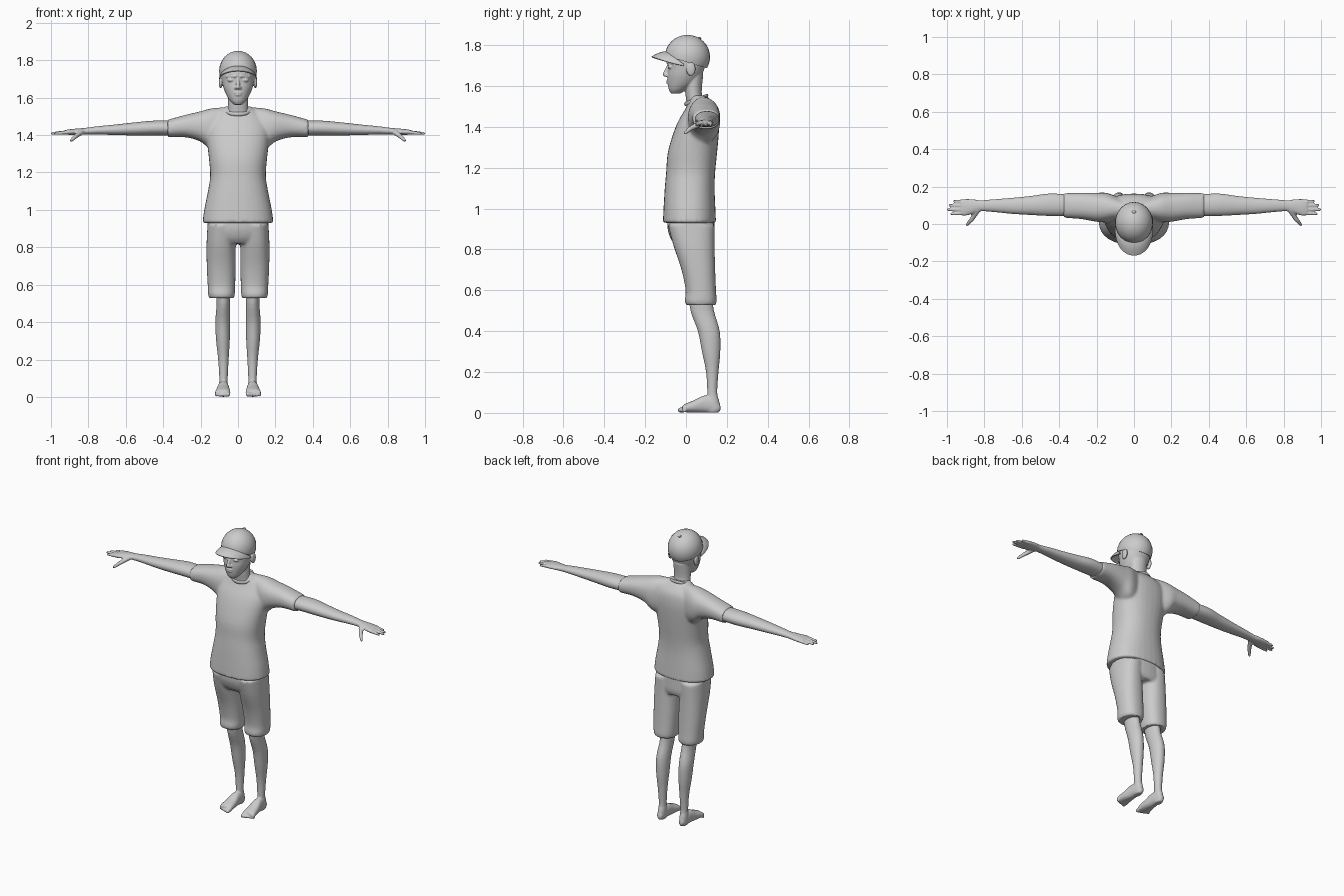
import bpy, bmesh, math
from mathutils import Vector, Matrix

if "Cube" in bpy.data.objects:
    bpy.data.objects.remove(bpy.data.objects["Cube"])

grey = bpy.data.materials.new("plain grey")
grey.use_nodes = True
grey.diffuse_color = (0.6, 0.6, 0.6, 1)
grey.node_tree.nodes["Principled BSDF"].inputs["Base Color"].default_value = grey.diffuse_color


def spline(a, b, c, d, t):
    """Catmull-Rom step between b and c."""
    return b + 0.5 * t * (c - a + t * (2 * a - 5 * b + 4 * c - d + t * (3 * (b - c) + d - a)))


def loft(bm, axis, rows, segments=32, steps=4, power=2.3):
    """Closed tube; each row is (position on axis, low, high, low, high)."""
    full = []
    for i in range(len(rows) - 1):
        quad = [rows[max(i - 1, 0)], rows[i], rows[i + 1], rows[min(i + 2, len(rows) - 1)]]
        full += [[spline(*v, s / steps) for v in zip(*quad)] for s in range(steps)]
    full.append(rows[-1])
    rings = []
    for t, a0, a1, b0, b1 in full:
        ring = []
        for k in range(segments):
            ang = math.tau * k / segments
            u, v = (math.copysign(abs(w) ** (2 / power), w) for w in (math.cos(ang), math.sin(ang)))
            a = (a0 + a1 + u * (a1 - a0)) / 2
            b = (b0 + b1 + v * (b1 - b0)) / 2
            ring.append(bm.verts.new({"x": (t, a, b), "y": (a, t, b), "z": (a, b, t)}[axis]))
        rings.append(ring)
    for r, s in zip(rings, rings[1:]):
        for k in range(segments):
            n = (k + 1) % segments
            bm.faces.new((r[k], r[n], s[n], s[k]))
    bm.faces.new(rings[0])
    bm.faces.new(rings[-1])


def upright(rows):
    """Rows (z, half width, front, back) made symmetric in x."""
    return [(z, -w, w, f, b) for z, w, f, b in rows]


def blob(bm, centre, radii):
    m = Matrix.Translation(centre) @ Matrix.Diagonal((*radii, 1))
    bmesh.ops.create_uvsphere(bm, u_segments=24, v_segments=16, radius=1, matrix=m)


def finger(bm, p, q, r1, r2):
    """Tapered round-ended rod from p to q."""
    p, q = Vector(p), Vector(q)
    turn = (q - p).to_track_quat("Z", "Y").to_matrix().to_4x4()
    bmesh.ops.create_cone(bm, cap_ends=True, segments=16, radius1=r1, radius2=r2,
                          depth=(q - p).length, matrix=Matrix.Translation((p + q) / 2) @ turn)
    blob(bm, p, [r1] * 3)
    blob(bm, q, [r2] * 3)


def finish(name, bm, voxel=0, smooth=0, mirror=False, thick=0, angle=45):
    bmesh.ops.recalc_face_normals(bm, faces=bm.faces)
    mesh = bpy.data.meshes.new(name)
    bm.to_mesh(mesh)
    bm.free()
    mesh.materials.append(grey)
    obj = bpy.data.objects.new(name, mesh)
    bpy.context.collection.objects.link(obj)
    if voxel:
        mod = obj.modifiers.new("fuse", "REMESH")
        mod.mode, mod.voxel_size = "VOXEL", voxel
    if smooth:
        mod = obj.modifiers.new("soften", "SMOOTH")
        mod.factor, mod.iterations = 0.5, smooth
    if thick:
        mod = obj.modifiers.new("thickness", "SOLIDIFY")
        mod.thickness = thick
    if mirror:
        obj.modifiers.new("mirror", "MIRROR")
    bpy.ops.object.select_all(action="DESELECT")
    obj.select_set(True)
    bpy.context.view_layer.objects.active = obj
    bpy.ops.object.convert(target="MESH")
    bpy.ops.object.shade_smooth_by_angle(angle=math.radians(angle))
    return obj


# Shirt: torso fused with both sleeves
bm = bmesh.new()
loft(bm, "z", upright([
    (0.93, 0.19, -0.113, 0.147), (1.0, 0.181, -0.11, 0.144), (1.1, 0.161, -0.104, 0.14),
    (1.18, 0.149, -0.097, 0.143), (1.27, 0.155, -0.09, 0.152), (1.36, 0.165, -0.065, 0.16),
    (1.43, 0.165, -0.037, 0.162), (1.49, 0.14, -0.002, 0.152), (1.535, 0.09, 0.018, 0.118),
    (1.553, 0.068, 0.03, 0.095)]))
sleeve = [(0.05, 0.03, 0.13, 1.32, 1.55), (0.14, 0.01, 0.165, 1.32, 1.543),
          (0.2, 0.012, 0.167, 1.365, 1.527), (0.28, 0.026, 0.167, 1.388, 1.508),
          (0.376, 0.033, 0.165, 1.388, 1.482)]
loft(bm, "x", sleeve)
loft(bm, "x", [(-row[0], *row[1:]) for row in sleeve])
finish("shirt", bm, voxel=0.008, smooth=6)

# Shirt collar: slim ring tilted down to the front
bm = bmesh.new()
rings = []
for k in range(40):
    a = math.tau * k / 40
    out = Vector((math.cos(a), math.sin(a), 0))
    mid = Vector((0.068 * out.x, 0.05 + 0.054 * out.y, 1.532 + 0.02 * out.y))
    rings.append([bm.verts.new(mid + 0.005 * (out * math.cos(b) + Vector((0, 0, 2 * math.sin(b)))))
                  for b in (math.tau * j / 8 for j in range(8))])
for k, r in enumerate(rings):
    s = rings[(k + 1) % 40]
    for j in range(8):
        bm.faces.new((r[j], s[j], s[(j + 1) % 8], r[(j + 1) % 8]))
finish("collar", bm)

# Shorts: hips fused with two legs
bm = bmesh.new()
loft(bm, "z", upright([(0.96, 0.16, -0.09, 0.138), (0.9, 0.164, -0.09, 0.14),
                       (0.85, 0.163, -0.074, 0.14), (0.82, 0.155, -0.05, 0.13)]))
short = [(0.92, 0.01, 0.163, -0.088, 0.14), (0.82, 0.012, 0.168, -0.062, 0.14),
         (0.7, 0.012, 0.167, -0.022, 0.143), (0.6, 0.015, 0.162, -0.002, 0.147),
         (0.55, 0.017, 0.16, -0.006, 0.15), (0.528, 0.021, 0.154, 0.0, 0.146)]
loft(bm, "z", short)
loft(bm, "z", [(z, -b, -a, f, k) for z, a, b, f, k in short])
finish("shorts", bm, voxel=0.008, smooth=4)

# Bare legs with feet and toes
bm = bmesh.new()
loft(bm, "z", [
    (0.6, 0.044, 0.12, 0.01, 0.125), (0.5, 0.042, 0.115, 0.022, 0.137),
    (0.4, 0.042, 0.121, 0.058, 0.165), (0.3, 0.044, 0.117, 0.078, 0.168),
    (0.2, 0.05, 0.106, 0.098, 0.159), (0.1, 0.055, 0.1, 0.104, 0.153),
    (0.06, 0.054, 0.102, 0.1, 0.162), (0.02, 0.055, 0.102, 0.09, 0.17),
    (0.001, 0.06, 0.096, 0.1, 0.16)], power=2)
loft(bm, "y", [
    (0.166, 0.062, 0.094, 0.01, 0.04), (0.13, 0.053, 0.103, 0.001, 0.075),
    (0.09, 0.049, 0.108, 0.001, 0.085), (0.04, 0.043, 0.117, 0.002, 0.062),
    (0.0, 0.041, 0.122, 0.003, 0.046), (-0.018, 0.044, 0.121, 0.006, 0.034)])
for i in range(5):
    x, r = 0.054 + 0.0155 * i, 0.0125 - 0.0012 * i
    finger(bm, (x, 0, 0.02), (x, -0.028 + 0.005 * i, r + 0.001), r + 0.001, r)
finish("legs", bm, voxel=0.005, smooth=3, mirror=True)

# Arms with palm, fingers and thumb
bm = bmesh.new()
loft(bm, "x", [
    (0.34, 0.043, 0.157, 1.398, 1.477), (0.45, 0.043, 0.163, 1.398, 1.477),
    (0.55, 0.048, 0.15, 1.398, 1.468), (0.65, 0.054, 0.14, 1.4, 1.457),
    (0.75, 0.064, 0.132, 1.403, 1.447), (0.82, 0.068, 0.127, 1.403, 1.438),
    (0.86, 0.056, 0.132, 1.402, 1.435), (0.9, 0.044, 0.134, 1.401, 1.431),
    (0.925, 0.047, 0.132, 1.404, 1.427)], power=2.1)
for y, tip in zip((0.054, 0.077, 0.1, 0.122), (0.975, 0.994, 0.985, 0.96)):
    finger(bm, (0.9, 0.01 + y * 0.88, 1.416), (tip, y, 1.409), 0.012, 0.0075)
finger(bm, (0.835, 0.075, 1.418), (0.868, 0.024, 1.393), 0.015, 0.012)
finger(bm, (0.868, 0.024, 1.393), (0.892, -0.003, 1.371), 0.012, 0.008)
finish("arms", bm, voxel=0.005, smooth=3, mirror=True)

# Head and neck with nose, lips, brows, eyes and ears
bm = bmesh.new()
loft(bm, "z", upright([
    (1.562, 0.02, -0.072, -0.03), (1.58, 0.04, -0.083, 0.0), (1.61, 0.06, -0.089, 0.045),
    (1.65, 0.077, -0.091, 0.075), (1.69, 0.086, -0.088, 0.092), (1.73, 0.089, -0.092, 0.103),
    (1.78, 0.084, -0.08, 0.1), (1.83, 0.045, -0.045, 0.06)]), power=2.1)
loft(bm, "z", upright([(1.47, 0.065, 0.0, 0.11), (1.52, 0.056, 0.002, 0.09),
                       (1.57, 0.053, -0.004, 0.077), (1.66, 0.058, -0.01, 0.085)]), power=2)
finger(bm, (0, -0.085, 1.7), (0, -0.103, 1.656), 0.008, 0.011)
for z, half in ((1.626, 0.024), (1.615, 0.019)):
    blob(bm, (0, -0.086, z), (half, 0.01, 0.006))
for side in (-1, 1):
    blob(bm, (side * 0.011, -0.094, 1.652), (0.009, 0.01, 0.008))
    blob(bm, (side * 0.038, -0.076, 1.694), (0.019, 0.014, 0.01))
    finger(bm, (side * 0.014, -0.09, 1.714), (side * 0.062, -0.066, 1.714), 0.007, 0.006)
    blob(bm, (side * 0.093, 0.024, 1.683), (0.01, 0.023, 0.034))
finish("head", bm, voxel=0.004, smooth=2)

# Cap crown: dome cut along a line rising to the front
bm = bmesh.new()
blob(bm, (0, 0.007, 1.742), (0.101, 0.111, 0.108))
bmesh.ops.bisect_plane(bm, geom=bm.verts[:] + bm.edges[:] + bm.faces[:],
                       plane_co=(0, 0.02, 1.712), plane_no=(0, 0.3, 1), clear_inner=True)
finish("cap_crown", bm, thick=0.006)

# Cap brim: arched visor
bm = bmesh.new()
rows = []
for k in range(33):
    a = math.pi * k / 32
    c, s = math.cos(a), math.sin(a)
    inner = Vector((0.095 * c, -0.01 - 0.08 * s, 1.705 + 0.066 * s))
    outer = Vector((0.102 * c, -0.012 - 0.157 * s ** 0.8, 1.7 + 0.044 * s))
    rows.append([bm.verts.new(inner.lerp(outer, t / 6) + Vector((0, 0, 0.006 * math.sin(math.pi * t / 6))))
                 for t in range(7)])
for r, q in zip(rows, rows[1:]):
    for t in range(6):
        bm.faces.new((r[t], r[t + 1], q[t + 1], q[t]))
finish("cap_brim", bm, thick=0.006)

# Cap button
bm = bmesh.new()
blob(bm, (0, 0.065, 1.834), (0.011, 0.01, 0.006))
finish("cap_button", bm)
